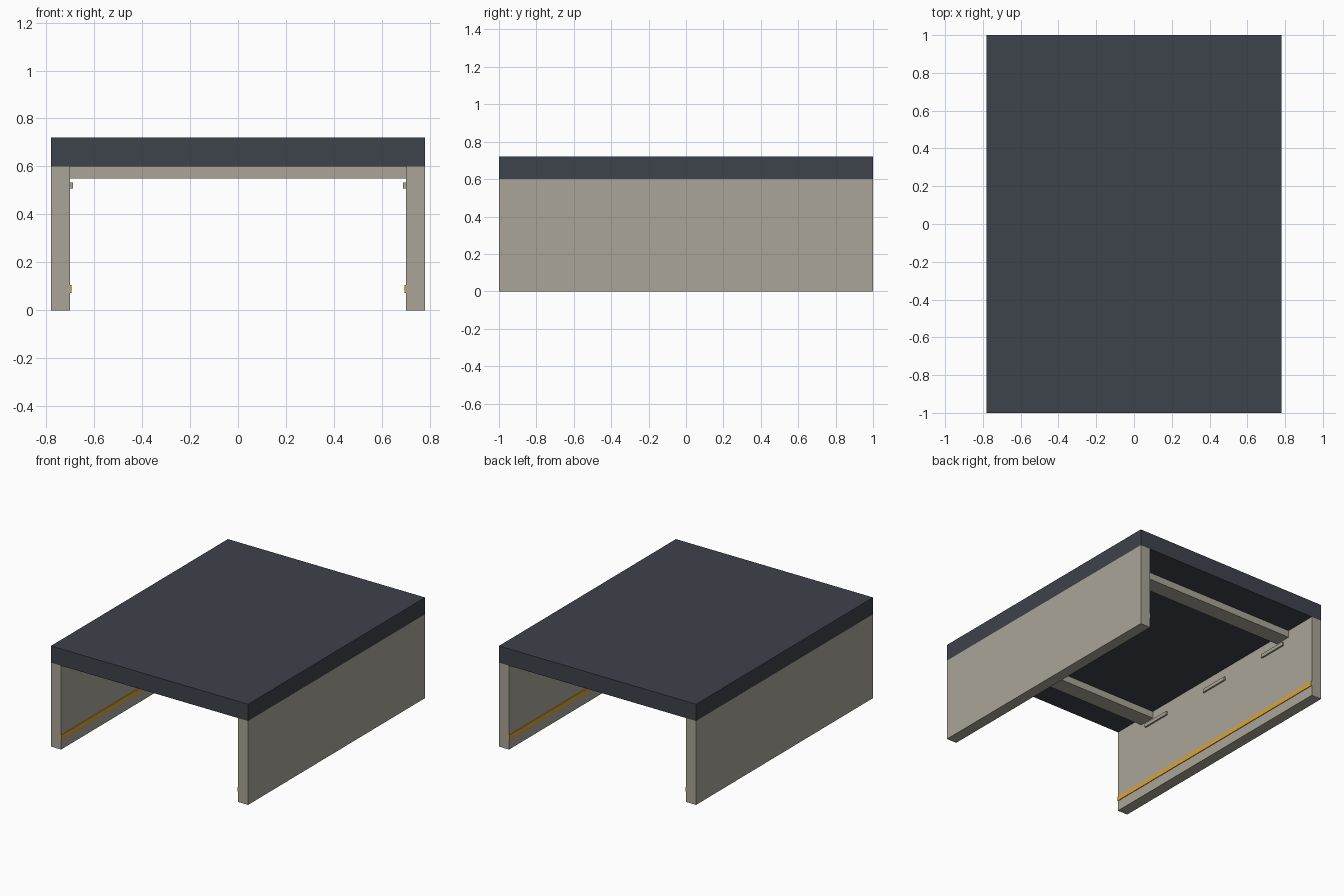
import bpy

default = bpy.data.objects.get("Cube")
if default:
    bpy.data.objects.remove(default, do_unlink=True)


def material(name, color):
    mat = bpy.data.materials.new(name)
    mat.use_nodes = True
    rgba = (*color, 1.0)
    mat.diffuse_color = rgba
    mat.node_tree.nodes["Principled BSDF"].inputs["Base Color"].default_value = rgba
    return mat


slate = material("dark slate", (0.048, 0.054, 0.069))
concrete = material("warm concrete", (0.40, 0.374, 0.312))
ochre = material("ochre paint", (0.72, 0.37, 0.03))


def box(name, low, high, mat):
    """Axis-aligned box between two corners."""
    center = [(a + b) / 2 for a, b in zip(low, high)]
    bpy.ops.mesh.primitive_cube_add(size=1, location=center)
    obj = bpy.context.object
    obj.name = name
    obj.scale = [abs(b - a) for a, b in zip(low, high)]
    bpy.ops.object.transform_apply(location=False, rotation=False, scale=True)
    obj.data.materials.append(mat)
    return obj


HALF_W, HALF_L = 0.78, 1.0
INNER, WALL_H, ROOF_H = 0.70, 0.60, 0.72

# Roof slab
box("roof_slab", (-HALF_W, -HALF_L, WALL_H), (HALF_W, HALF_L, ROOF_H), slate)

# Cross beams under the roof
for label, y in (("front", -0.7), ("back", 0.7)):
    box(f"{label}_beam", (-INNER, y - 0.06, 0.55), (INNER, y + 0.06, WALL_H), concrete)

# Side walls, each with a painted stripe and three light fittings inside
for side, s in (("left", 1), ("right", -1)):
    box(f"{side}_wall", (s * INNER, -HALF_L, 0), (s * HALF_W, HALF_L, WALL_H), concrete)
    box(f"{side}_stripe", (s * (INNER - 0.005), -HALF_L, 0.073),
        (s * INNER, HALF_L, 0.105), ochre)
    for place, y in (("front", -0.6), ("middle", 0), ("back", 0.6)):
        box(f"{side}_{place}_light", (s * (INNER - 0.012), y - 0.11, 0.508),
            (s * INNER, y + 0.11, 0.533), concrete)
